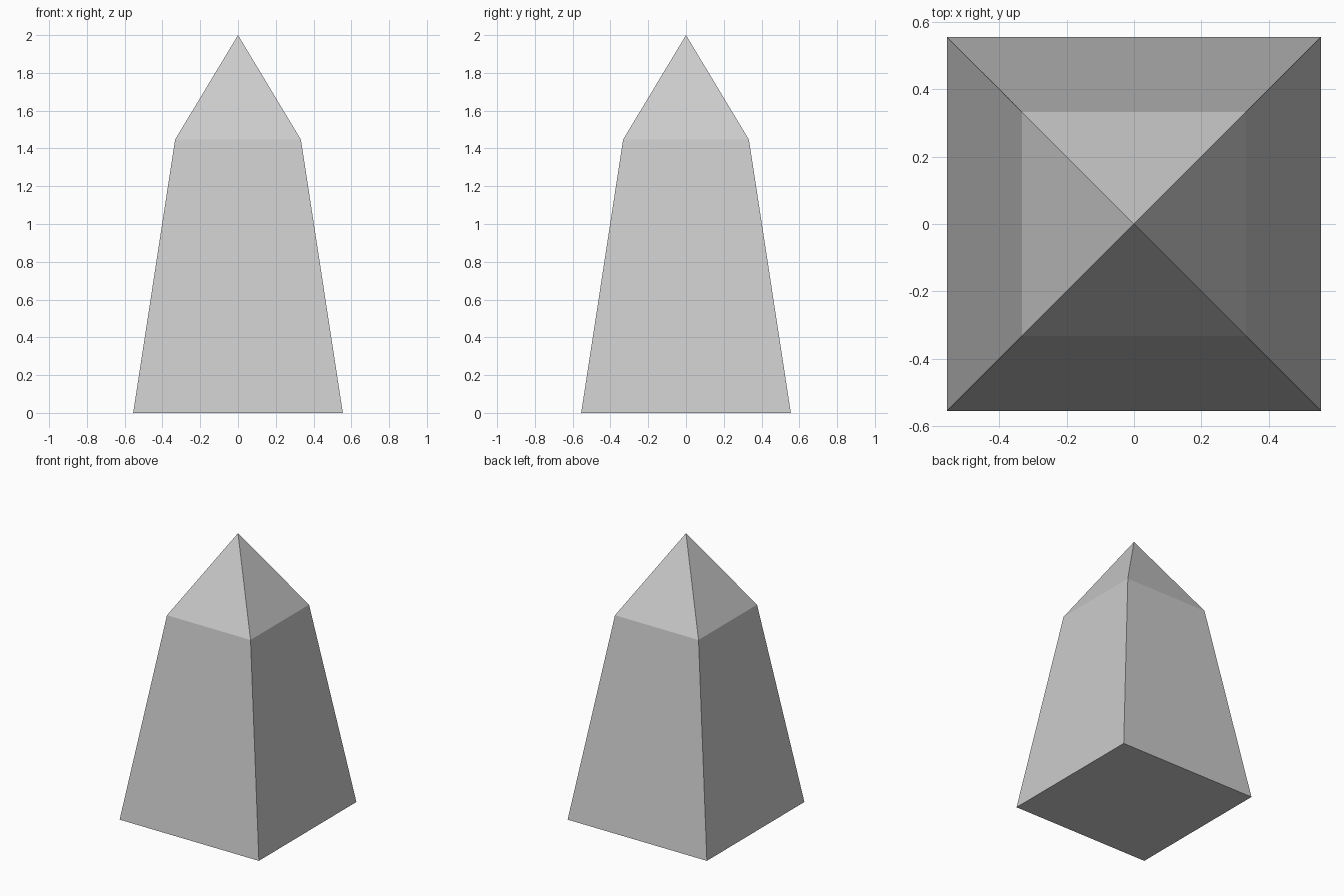
import bpy
import bmesh

if "Cube" in bpy.data.objects:
    bpy.data.objects.remove(bpy.data.objects["Cube"])

bm = bmesh.new()


def square_ring(half, z):
    corners = ((-1, -1), (1, -1), (1, 1), (-1, 1))
    return [bm.verts.new((x * half, y * half, z)) for x, y in corners]


# Tapered shaft: base and shoulder squares
base = square_ring(0.555, 0.0)
shoulder = square_ring(0.333, 1.447)
# Pointed cap
tip = bm.verts.new((0, 0, 2.0))

bm.faces.new(base[::-1])
for i in range(4):
    j = (i + 1) % 4
    bm.faces.new((base[i], base[j], shoulder[j], shoulder[i]))
    bm.faces.new((shoulder[i], shoulder[j], tip))

mesh = bpy.data.meshes.new("obelisk")
bm.to_mesh(mesh)
bm.free()
bpy.context.collection.objects.link(bpy.data.objects.new("obelisk", mesh))
